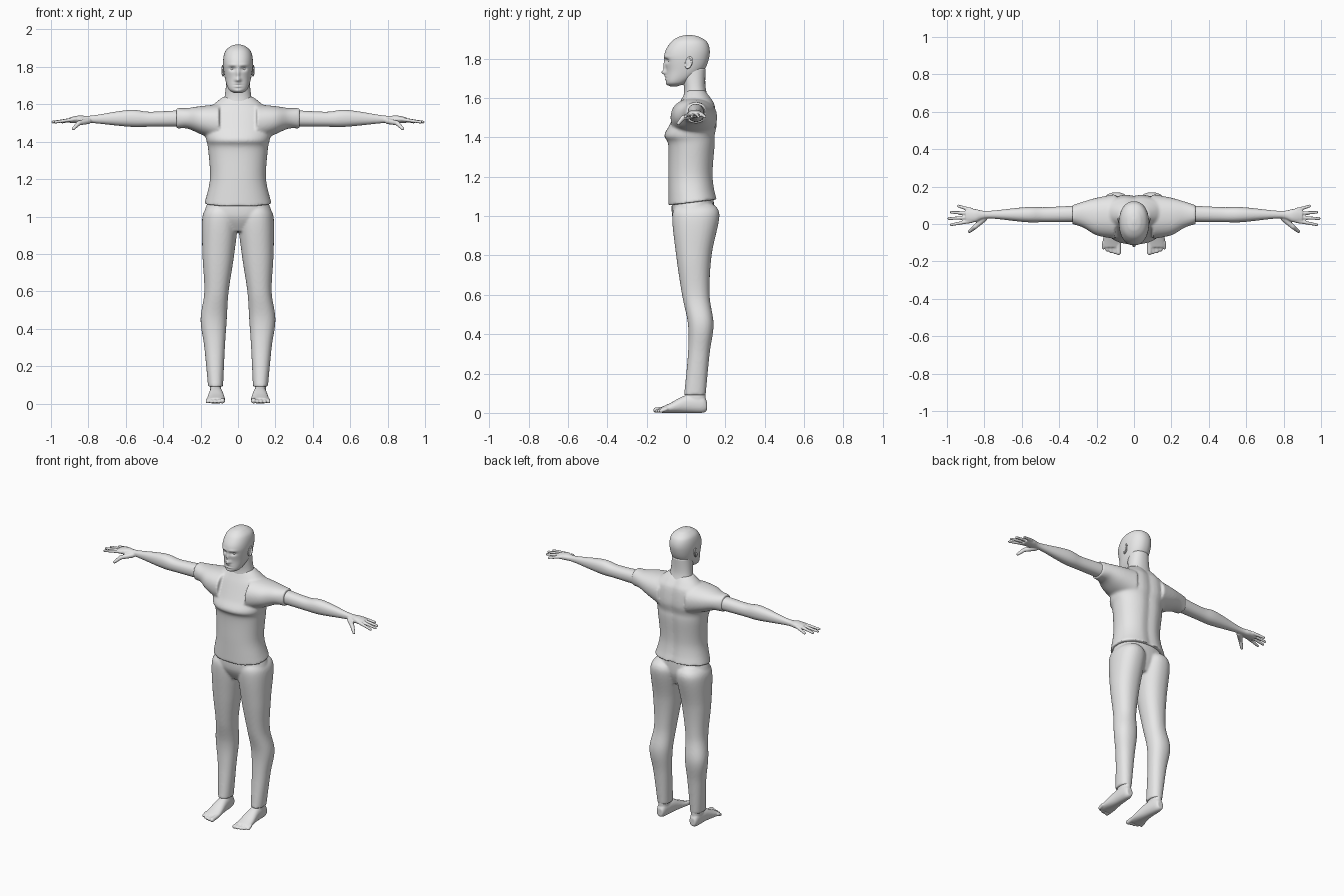
import bpy, bmesh, math
from mathutils import Vector, Matrix

cube = bpy.data.objects.get("Cube")
if cube:
    bpy.data.objects.remove(cube, do_unlink=True)

grey = bpy.data.materials.new("plain grey")
grey.use_nodes = True
colour = (0.8, 0.8, 0.8, 1)
grey.diffuse_color = colour
grey.node_tree.nodes["Principled BSDF"].inputs["Base Color"].default_value = colour

SIDES = {"left": 1, "right": -1}
BOTH = tuple(SIDES.values())


def along(axis, position, a, b):
    """Place a section point; a and b are the two remaining directions in order."""
    if axis == "x":
        return Vector((position, a, b))
    if axis == "y":
        return Vector((a, position, b))
    return Vector((a, b, position))


def curve_value(before, start, end, after, t):
    """Smooth curve through start and end, guided by the neighbouring values."""
    tangent_in, tangent_out = (end - before) / 2, (after - start) / 2
    drop = start - end
    return start + t * (tangent_in + t * (-3 * drop - 2 * tangent_in - tangent_out
                                          + t * (2 * drop + tangent_in + tangent_out)))


def signed_power(value, exponent):
    return math.copysign(abs(value) ** exponent, value)


def loft(bm, axis, rings, sides=(1,), roundness=0.9, segments=48, steps=8):
    """Skin rounded sections (position, low a, high a, low b, high b) along an axis."""
    padded = [rings[0], *rings, rings[-1]]
    sections = []
    for group in zip(padded, padded[1:], padded[2:], padded[3:]):
        for step in range(steps):
            sections.append([curve_value(*values, step / steps) for values in zip(*group)])
    sections.append(rings[-1])
    for side in sides:
        loops = []
        for position, a_low, a_high, b_low, b_high in sections:
            loop = []
            for k in range(segments):
                angle = math.tau * k / segments
                u = signed_power(math.cos(angle), roundness)
                v = signed_power(math.sin(angle), roundness)
                point = along(axis, position,
                              (a_low + a_high + u * (a_high - a_low)) / 2,
                              (b_low + b_high + v * (b_high - b_low)) / 2)
                point.x *= side
                loop.append(bm.verts.new(point))
            loops.append(loop)
        for lower, upper in zip(loops, loops[1:]):
            for k in range(segments):
                bm.faces.new((lower[k - 1], lower[k], upper[k], upper[k - 1]))
        bm.faces.new(loops[0][::-1])
        bm.faces.new(loops[-1])


def symmetric(rings):
    """Turn (height, half width, front, back) into full sections."""
    return [(height, -half, half, front, back) for height, half, front, back in rings]


def blob(bm, centre, radii, side=1):
    x, y, z = centre
    place = Matrix.Translation((x * side, y, z)) @ Matrix.Diagonal((*radii, 1))
    bmesh.ops.create_icosphere(bm, subdivisions=3, radius=1, matrix=place)


def digit(bm, start, end, thick, thin, side, balls=16):
    """A finger or toe as a tapered chain of balls."""
    for i in range(balls + 1):
        t = i / balls
        radius = thick + (thin - thick) * t
        blob(bm, Vector(start).lerp(Vector(end), t), [radius] * 3, side)


def finish(name, bm, voxel=None, smoothing=3):
    """Make the object; with a voxel size its overlapping pieces fuse into one skin."""
    bmesh.ops.recalc_face_normals(bm, faces=bm.faces)
    for face in bm.faces:
        face.smooth = True
    mesh = bpy.data.meshes.new(name)
    bm.to_mesh(mesh)
    bm.free()
    mesh.materials.append(grey)
    obj = bpy.data.objects.new(name, mesh)
    bpy.context.scene.collection.objects.link(obj)
    if voxel:
        fuse = obj.modifiers.new("fuse", "REMESH")
        fuse.mode = "VOXEL"
        fuse.voxel_size = voxel
        fuse.use_smooth_shade = True
        relax = obj.modifiers.new("relax", "SMOOTH")
        relax.iterations = smoothing


# Shirt: torso and both sleeves fused together
bm = bmesh.new()
loft(bm, "z", symmetric([
    (1.07, .18, -.09, .16), (1.2, .15, -.09, .14), (1.36, .16, -.09, .15),
    (1.41, .17, -.11, .15), (1.47, .18, -.08, .16), (1.56, .17, -.04, .15),
    (1.6, .13, -.02, .13), (1.64, .08, 0, .1)]))
loft(bm, "x", [(.1, -.08, .16, 1.4, 1.6), (.2, -.06, .14, 1.44, 1.59),
               (.27, -.02, .12, 1.47, 1.58), (.33, 0, .1, 1.47, 1.58)], BOTH)
for vert in bm.verts:
    # the hem rises towards the back, and the spine is a shallow groove
    near_hem = min(max((1.13 - vert.co.z) / .06, 0), 1)
    vert.co.z += near_hem * (vert.co.y - .04) / 8
    if vert.co.y > .08:
        vert.co.y -= .01 * math.exp(-(vert.co.x / .03) ** 2)
finish("shirt", bm, voxel=.007, smoothing=6)

# Trousers: hips and two legs
bm = bmesh.new()
loft(bm, "z", symmetric([(.92, .1, -.03, .11), (1, .18, -.07, .14), (1.1, .15, -.07, .14)]))
loft(bm, "z", [
    (.09, .08, .16, -.01, .1), (.3, .07, .18, .01, .12), (.45, .06, .2, .01, .14),
    (.6, .05, .18, -.02, .12), (.8, .02, .19, -.05, .13), (1, 0, .19, -.07, .17),
    (1.06, .04, .15, -.04, .14)], BOTH)
finish("trousers", bm, voxel=.007, smoothing=5)

# Head: a skull pushed in and out to make the face
bm = bmesh.new()
loft(bm, "z", symmetric([
    (1.66, .02, -.08, -.04), (1.68, .05, -.1, .01), (1.74, .07, -.1, .09),
    (1.82, .08, -.11, .12), (1.88, .07, -.08, .11), (1.91, .04, -.04, .07),
    (1.92, .01, 0, .03)]), segments=128, steps=16)
# sideways place, height, width, tallness, outward push
features = {
    "nose tip": (0, 1.73, .015, .013, .022),
    "nose bridge": (0, 1.76, .01, .025, .012),
    "eye socket": (.03, 1.79, .018, .011, -.013),
    "brow": (.03, 1.81, .025, .008, .004),
    "upper lip": (0, 1.71, .02, .005, .006),
    "lower lip": (0, 1.695, .02, .005, .006),
    "chin": (0, 1.67, .02, .01, .006),
}
for vert in bm.verts:
    if vert.co.y < -.02:
        for place, height, width, tallness, push in features.values():
            across = (abs(vert.co.x) - place) / width
            up = (vert.co.z - height) / tallness
            vert.co.y -= push * math.exp(-across ** 2 - up ** 2)
finish("head", bm)

# Neck
bm = bmesh.new()
loft(bm, "z", symmetric([(1.56, .09, -.02, .13), (1.65, .07, -.01, .1), (1.75, .06, -.03, .1)]))
finish("neck", bm)

for label, side in SIDES.items():
    # Eye
    bm = bmesh.new()
    blob(bm, (.03, -.08, 1.79), (.014, .012, .011), side)
    finish(label + "_eye", bm)

    # Ear: a rim of balls around a hollow
    bm = bmesh.new()
    rim = 40
    for i in range(rim):
        forward = math.cos(math.tau * i / rim)
        up = math.sin(math.tau * i / rim)
        centre = (.08 + forward / 250, .014 + forward / 70 + up / 160, 1.78 + up / 37)
        blob(bm, centre, [.005] * 3, side)
    blob(bm, (.077, .014, 1.78), (.005, .014, .026), side)
    finish(label + "_ear", bm, voxel=.0025)

    # Bare arm and palm, then fingers fanned by a rule, then the thumb
    bm = bmesh.new()
    loft(bm, "x", [
        (.28, .01, .1, 1.48, 1.57), (.47, .01, .09, 1.48, 1.56), (.58, .01, .09, 1.48, 1.57),
        (.78, .03, .07, 1.5, 1.54), (.85, .01, .08, 1.5, 1.54), (.9, .01, .08, 1.5, 1.53)],
        (side,))
    for i in range(4):
        knuckle = (.87, .016 + i / 50, 1.52)
        tip = (.99 - (i - 1) ** 2 / 80, i / 30 - .004, 1.505)
        digit(bm, knuckle, tip, .011, .008, side)
    wrist_end, thumb_joint, thumb_tip = (.8, .03, 1.51), (.85, -.015, 1.5), (.88, -.04, 1.47)
    digit(bm, wrist_end, thumb_joint, .016, .013, side)
    digit(bm, thumb_joint, thumb_tip, .013, .009, side)
    finish(label + "_arm", bm, voxel=.0045)

    # Foot with ankle, then toes shortening outwards
    bm = bmesh.new()
    loft(bm, "z", [(.03, .09, .15, .01, .1), (.09, .09, .15, 0, .1), (.15, .09, .15, .01, .1)],
         (side,))
    loft(bm, "y", [
        (.106, .1, .14, .01, .06), (.08, .09, .15, 0, .09), (0, .08, .155, 0, .09),
        (-.08, .07, .165, 0, .05), (-.125, .07, .165, 0, .03)], (side,))
    for i in range(5):
        across = .083 + i / 50
        radius = .01 if i else .014
        digit(bm, (across, -.1, .02), (across, i * i / 600 - .153, radius), radius, radius, side)
    finish(label + "_foot", bm, voxel=.0045)
